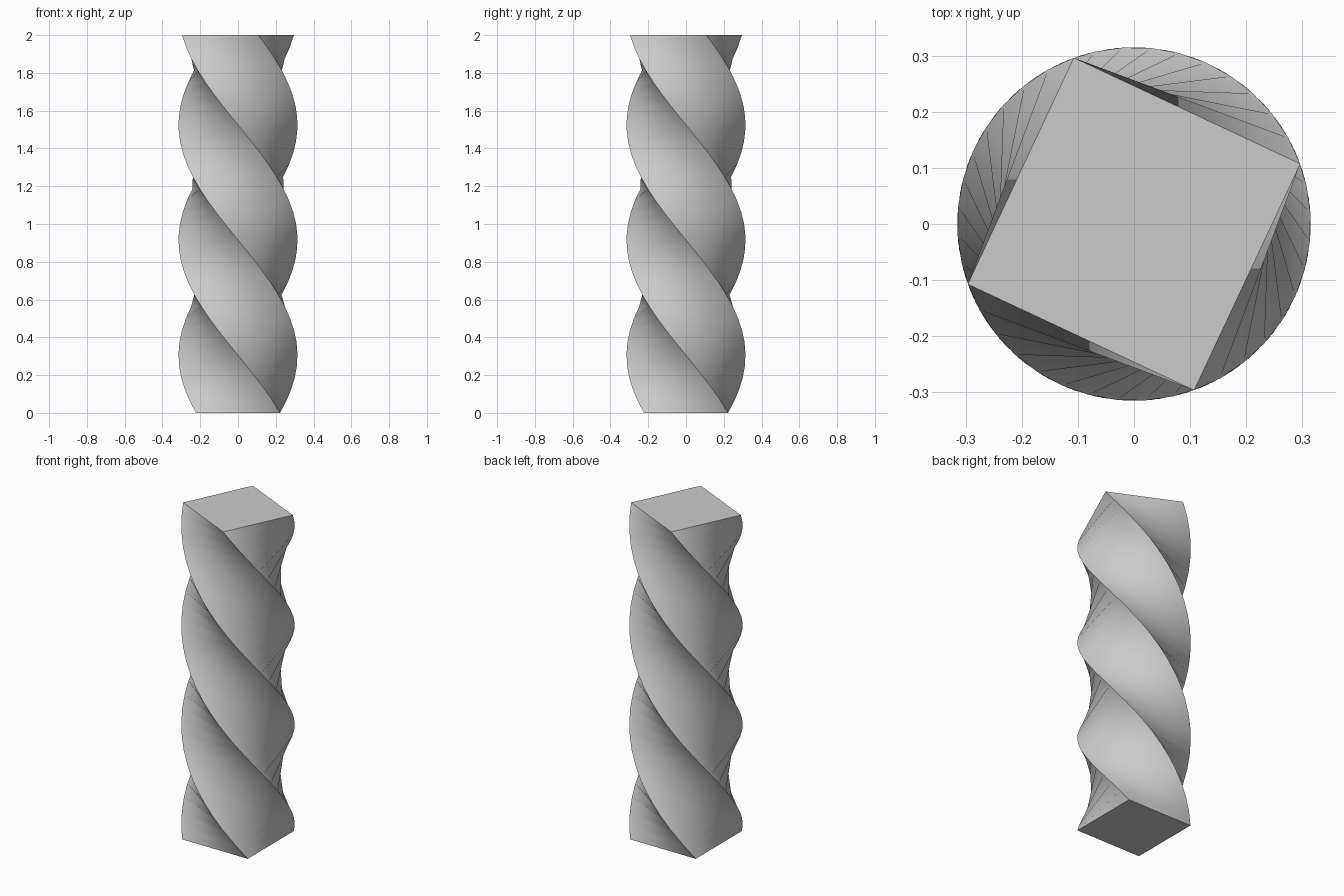
import bpy, bmesh
from math import radians, cos, sin

if "Cube" in bpy.data.objects:
    bpy.data.objects.remove(bpy.data.objects["Cube"])

# Twisted square column: stacked square rings joined by triangles
LAYERS, HEIGHT, RADIUS, TWIST = 32, 2.0, 0.315, radians(-295.1)

bm = bmesh.new()
rings = []
for i in range(LAYERS + 1):
    t = i / LAYERS
    ring = []
    for k in range(4):
        a = radians(45 + 90 * k) + TWIST * t
        ring.append(bm.verts.new((RADIUS * cos(a), RADIUS * sin(a), HEIGHT * t)))
    rings.append(ring)

# Sides, split along the shorter diagonal
for low, high in zip(rings, rings[1:]):
    for k in range(4):
        n = (k + 1) % 4
        bm.faces.new((low[k], low[n], high[n])).smooth = True
        bm.faces.new((low[k], high[n], high[k])).smooth = True

# End caps
bm.faces.new(rings[0][::-1])
bm.faces.new(rings[-1])

# Keep the four spiral corners and the cap outlines crisp
for low, high in zip(rings, rings[1:]):
    for k in range(4):
        bm.edges.get((low[k], high[k])).smooth = False
for ring in (rings[0], rings[-1]):
    for k in range(4):
        bm.edges.get((ring[k], ring[(k + 1) % 4])).smooth = False

mesh = bpy.data.meshes.new("twisted_column")
bm.to_mesh(mesh)
bm.free()
bpy.context.collection.objects.link(bpy.data.objects.new("twisted_column", mesh))
